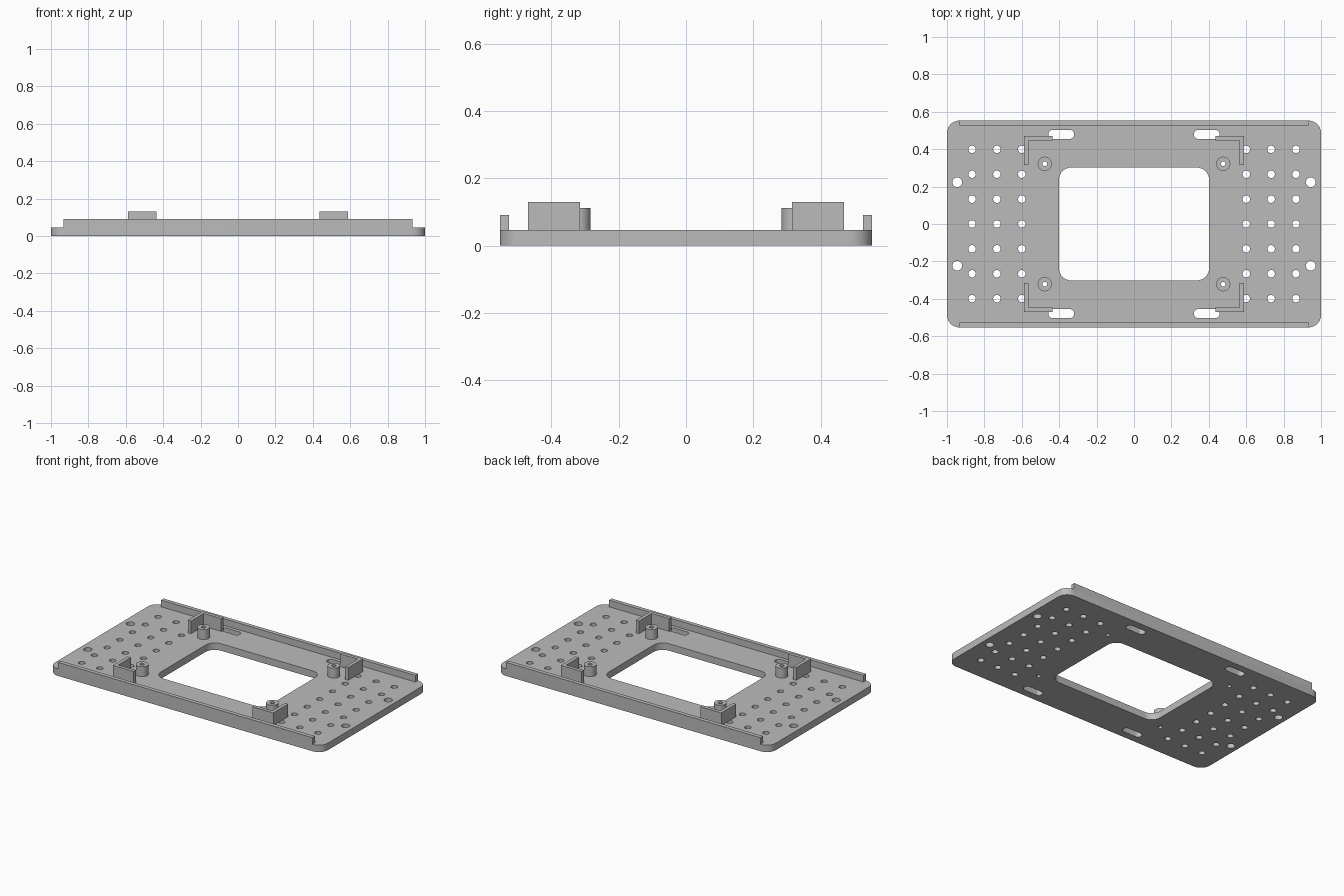
import bpy, bmesh
from math import sin, cos, pi, radians

cube = bpy.data.objects.get("Cube")
if cube:
    bpy.data.objects.remove(cube)

grey = bpy.data.materials.new("light_grey")
grey.use_nodes = True
colour = (0.5, 0.5, 0.5, 1)
grey.diffuse_color = colour
grey.node_tree.nodes["Principled BSDF"].inputs["Base Color"].default_value = colour


def rounded(cx, cy, hx, hy, r, steps=8):
    """Outline of a rectangle with rounded corners."""
    pts = []
    for i, (sx, sy) in enumerate([(1, 1), (-1, 1), (-1, -1), (1, -1)]):
        for k in range(steps + 1):
            a = (i + k / steps) * pi / 2
            pts.append((cx + sx * (hx - r) + r * cos(a),
                        cy + sy * (hy - r) + r * sin(a)))
    return pts


def circle(cx, cy, r, n=24):
    return [(cx + r * cos(2 * pi * i / n), cy + r * sin(2 * pi * i / n)) for i in range(n)]


def box(x0, x1, y0, y1):
    return [(x0, y0), (x1, y0), (x1, y1), (x0, y1)]


def extrude(name, loops, z0, z1):
    """Solid from an outer outline and any hole outlines."""
    curve = bpy.data.curves.new(name + "_outline", "CURVE")
    curve.dimensions = "2D"
    curve.fill_mode = "BOTH"
    curve.extrude = (z1 - z0) / 2
    for loop in loops:
        spline = curve.splines.new("POLY")
        spline.points.add(len(loop) - 1)
        for p, (x, y) in zip(spline.points, loop):
            p.co = (x, y, 0, 1)
        spline.use_cyclic_u = True
    helper = bpy.data.objects.new(name + "_outline", curve)
    bpy.context.collection.objects.link(helper)
    deps = bpy.context.evaluated_depsgraph_get()
    mesh = bpy.data.meshes.new_from_object(helper.evaluated_get(deps))
    bpy.data.objects.remove(helper)

    bm = bmesh.new()
    bm.from_mesh(mesh)
    bmesh.ops.translate(bm, vec=(0, 0, (z0 + z1) / 2), verts=bm.verts)
    bmesh.ops.remove_doubles(bm, verts=bm.verts, dist=0.0001)
    bmesh.ops.recalc_face_normals(bm, faces=bm.faces)
    bm.to_mesh(mesh)
    bm.free()
    mesh.name = name
    mesh.materials.clear()
    mesh.materials.append(grey)
    ob = bpy.data.objects.new(name, mesh)
    bpy.context.collection.objects.link(ob)
    bpy.ops.object.select_all(action="DESELECT")
    ob.select_set(True)
    bpy.context.view_layer.objects.active = ob
    bpy.ops.object.shade_smooth_by_angle(angle=radians(30))
    return ob


TOP = 0.046
HALF_Y = 0.553
POST_X, POST_Y, BORE = 0.477, 0.322, 0.013
CORNERS = [(sx, sy) for sx in (-1, 1) for sy in (-1, 1)]

# Base plate: window, hole grid, mounting holes, slots and post bores
loops = [rounded(0, 0, 1, HALF_Y, 0.067), rounded(0, 0, 0.402, 0.302, 0.067)]
for side in (-1, 1):
    for col in range(3):
        for row in range(-3, 4):
            loops.append(circle(side * (0.6 + col * 0.133), row * 0.133, 0.02))
for sx, sy in CORNERS:
    loops.append(circle(sx * 0.945, sy * 0.223, 0.026))
    loops.append(rounded(sx * 0.389, sy * 0.479, 0.069, 0.024, 0.0235))
    loops.append(circle(sx * POST_X, sy * POST_Y, BORE))
extrude("base_plate", loops, 0, TOP)

# Rails along the front and back edges
for name, s in (("front_rail", -1), ("back_rail", 1)):
    extrude(name, [box(-0.933, 0.933, s * 0.526, s * HALF_Y)], TOP, 0.09)

# Bored posts and L-shaped corner brackets
t = 0.023
bracket = [(0.588, 0.47), (0.436, 0.47), (0.436, 0.47 - t),
           (0.588 - t, 0.47 - t), (0.588 - t, 0.315), (0.588, 0.315)]
for sx, sy in CORNERS:
    place = ("front_" if sy < 0 else "back_") + ("right" if sx < 0 else "left")
    extrude("post_" + place, [circle(sx * POST_X, sy * POST_Y, 0.038, 32),
                              circle(sx * POST_X, sy * POST_Y, BORE)], TOP, 0.112)
    extrude("corner_bracket_" + place, [[(sx * x, sy * y) for x, y in bracket]], TOP, 0.13)
